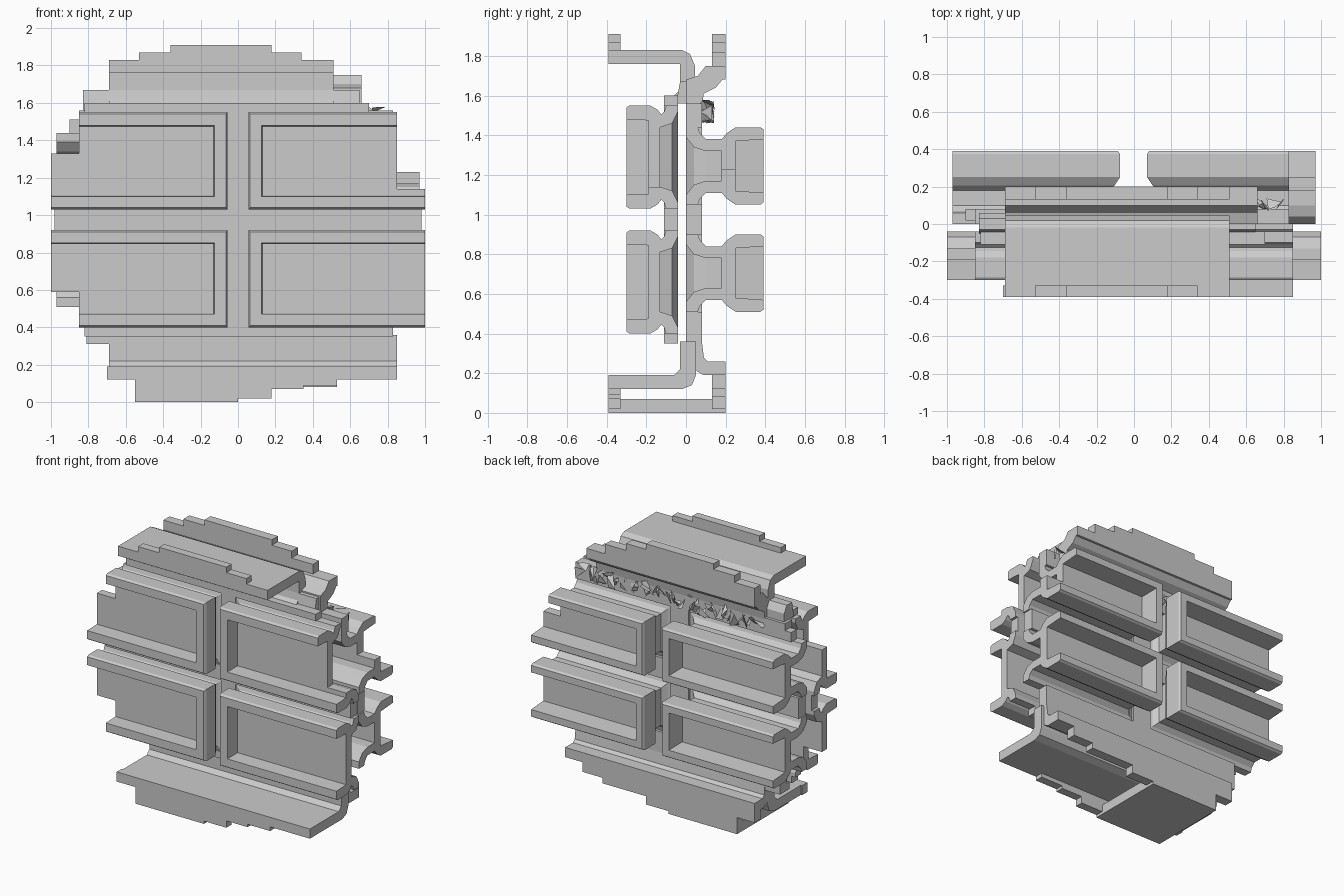
import bpy, bmesh, math, random
from mathutils import Vector

random.seed(4)
grey = bpy.data.materials.new("light_grey")
grey.diffuse_color = (0.6, 0.6, 0.6, 1)


def finish(name, bm):
    bmesh.ops.recalc_face_normals(bm, faces=bm.faces)
    me = bpy.data.meshes.new(name)
    bm.to_mesh(me)
    bm.free()
    me.materials.append(grey)
    ob = bpy.data.objects.new(name, me)
    bpy.context.collection.objects.link(ob)
    return ob


def loft(name, sections):
    """Skin a list of matching closed sections and cap both ends."""
    bm = bmesh.new()
    rings = [[bm.verts.new(p) for p in s] for s in sections]
    n = len(rings[0])
    for a, b in zip(rings, rings[1:]):
        for i in range(n):
            j = (i + 1) % n
            bm.faces.new((a[i], a[j], b[j], b[i]))
    bm.faces.new(rings[0])
    bm.faces.new(rings[-1])
    return finish(name, bm)


def prism(name, yz, x0, x1):
    return loft(name, [[(x, y, z) for y, z in yz] for x in (x0, x1)])


def box(name, x0, x1, y0, y1, z0, z1):
    return prism(name, [(y0, z0), (y1, z0), (y1, z1), (y0, z1)], x0, x1)


def tray(name, section, xin, z0, z1, xlow, xhigh, floor_y, rim, panels):
    """Three-sided rim with mitred corners, open at the outer end, plus its floor."""
    s = 1 if xin > 0 else -1
    stations = [
        [(xlow, y, z0 + d) for d, y in section],
        [(xin + s * d, y, z0 + d) for d, y in section],
        [(xin + s * d, y, z1 - d) for d, y in section],
        [(xhigh, y, z1 - d) for d, y in section]]
    loft(name + "_rim", stations)
    for i, (xe, a, b) in enumerate(panels):
        box(f"{name}_floor_{i}", xin + s * rim, xe, *floor_y, a, b)


# Front trays: section points are (inset from outer edge, y)
front = [(0.01, -0.30), (0, -0.285), (0, -0.18), (0.02, -0.145), (0.045, -0.125),
         (0.03, -0.11), (0, -0.10), (0, -0.04), (0.03, -0.04), (0.09, -0.07), (0.11, -0.13),
         (0.11, -0.19), (0.075, -0.19), (0.07, -0.30)]
fy = (-0.19, -0.13)
tray("front_upper_left", front, -0.055, 1.03, 1.55, -1.0, -0.85, fy, 0.07,
     [(-1.0, 1.10, 1.33), (-0.85, 1.33, 1.48)])
tray("front_lower_left", front, -0.055, 0.40, 0.92, -0.85, -1.0, fy, 0.07,
     [(-1.0, 0.59, 0.85), (-0.85, 0.47, 0.59)])
tray("front_upper_right", front, 0.055, 1.03, 1.55, 1.0, 0.85, fy, 0.07,
     [(0.85, 1.10, 1.48)])
tray("front_lower_right", front, 0.055, 0.40, 0.92, 1.0, 1.0, fy, 0.07,
     [(1.0, 0.47, 0.85)])

# Back trays, with a narrower neck
back = [(0.01, 0.39), (0, 0.375), (0, 0.25), (0.03, 0.205), (0.06, 0.18), (0.06, 0.10),
        (0.03, 0.07), (0, 0.06), (0, 0.0), (0.05, 0.0), (0.10, 0.04), (0.12, 0.10),
        (0.12, 0.25), (0.07, 0.25), (0.06, 0.39)]
by = (0.18, 0.25)
tray("back_upper_left", back, -0.075, 1.05, 1.44, -0.97, -0.97, by, 0.07,
     [(-0.97, 1.11, 1.38)])
tray("back_lower_left", back, -0.075, 0.51, 0.90, -0.97, -0.97, by, 0.07,
     [(-0.97, 0.57, 0.84)])
tray("back_upper_right", back, 0.07, 1.05, 1.44, 0.97, 0.83, by, 0.07,
     [(0.97, 1.11, 1.23), (0.83, 1.23, 1.38)])
tray("back_lower_right", back, 0.07, 0.51, 0.90, 0.97, 0.97, by, 0.07,
     [(0.97, 0.57, 0.84)])

# Web strips between the trays
box("front_middle_web", -0.98, 0.98, -0.11, -0.04, 0.92, 1.03)
box("front_upper_web", -0.82, 0.70, -0.11, -0.04, 1.55, 1.60)
box("front_lower_web", -0.82, 0.83, -0.11, -0.04, 0.35, 0.40)
box("front_post", -0.055, 0.055, -0.11, -0.04, 0.40, 1.55)
box("back_middle_web", -0.96, 0.96, 0.0, 0.08, 0.90, 1.05)
box("back_upper_web", -0.85, 0.83, 0.0, 0.08, 1.44, 1.56)
box("back_upper_left_end", -0.90, -0.85, 0.02, 0.08, 1.44, 1.51)
box("back_lower_web", -0.81, 0.83, 0.0, 0.08, 0.35, 0.51)
box("back_post", -0.075, 0.07, 0.0, 0.08, 0.51, 1.44)

# Top folded sheets
prism("top_front_shelf", [(-0.39, 1.76), (-0.03, 1.76), (-0.03, 1.63), (-0.06, 1.60), (-0.06, 1.56),
                          (0.0, 1.56), (0.045, 1.62), (0.045, 1.75), (0.02, 1.81), (-0.02, 1.83),
                          (-0.39, 1.83)], -0.69, 0.51)
prism("top_root", [(-0.05, 1.56), (0.06, 1.56), (0.06, 1.62), (0.03, 1.67), (-0.03, 1.67)],
      -0.83, 0.65)
prism("top_back_curl", [(0.0, 1.55), (0.08, 1.55), (0.09, 1.61), (0.15, 1.64), (0.20, 1.70),
                        (0.20, 1.75), (0.10, 1.75), (0.06, 1.70), (0.0, 1.68)], -0.69, 0.66)

# Bottom folded sheets
prism("bottom_front_shelf", [(-0.39, 0.12), (-0.02, 0.12), (0.03, 0.14), (0.05, 0.19), (0.05, 0.36),
                             (-0.03, 0.36), (-0.03, 0.22), (-0.06, 0.19), (-0.39, 0.19)], -0.69, 0.85)
prism("bottom_back_curl", [(0.0, 0.36), (0.08, 0.36), (0.09, 0.28), (0.11, 0.26), (0.20, 0.26),
                           (0.20, 0.19), (0.09, 0.19), (0.04, 0.22), (0.0, 0.27)], -0.69, 0.83)
box("bottom_root", -0.81, 0.83, -0.03, 0.08, 0.31, 0.36)
box("base_plate", -0.55, 0.0, -0.36, 0.17, 0.0, 0.07)

# Stepped lips along the folded sheets
LIPS = {
    "top_front_lip": (-0.39, -0.33, [(-0.69, 0.51, 1.76, 1.82), (-0.53, 0.34, 1.82, 1.87),
                                     (-0.36, 0.18, 1.87, 1.91)]),
    "top_back_lip": (0.13, 0.20, [(-0.69, 0.66, 1.68, 1.75), (-0.69, 0.51, 1.75, 1.82),
                                  (-0.53, 0.34, 1.82, 1.87), (-0.36, 0.18, 1.87, 1.91)]),
    "bottom_front_lip": (-0.39, -0.33, [(-0.70, 0.85, 0.12, 0.19), (-0.55, 0.53, 0.09, 0.12),
                                        (-0.55, 0.35, 0.07, 0.09), (-0.55, 0.18, 0.02, 0.07),
                                        (-0.55, 0.0, 0.0, 0.02)]),
    "bottom_back_lip": (0.13, 0.20, [(-0.69, 0.69, 0.12, 0.26), (-0.55, 0.53, 0.08, 0.12),
                                     (-0.55, 0.18, 0.02, 0.08), (-0.55, 0.0, 0.0, 0.02)]),
}
for name, (y0, y1, steps) in LIPS.items():
    for i, (x0, x1, z0, z1) in enumerate(steps):
        box(f"{name}_{i}", x0, x1, y0, y1, z0, z1)

# Crumpled edge above the back trays
bm = bmesh.new()
for i in range(46):
    c = Vector((-0.66 + i * 1.44 / 45, 0.10, 1.52))
    pts = [c + Vector((random.uniform(-0.045, 0.045), random.uniform(-0.04, 0.045),
                       random.uniform(-0.06, 0.06))) for _ in range(4)]
    v = [bm.verts.new(p) for p in pts]
    for f in ((0, 1, 2), (0, 3, 1), (1, 3, 2), (0, 2, 3)):
        bm.faces.new([v[k] for k in f])
finish("crumpled_edge", bm)
